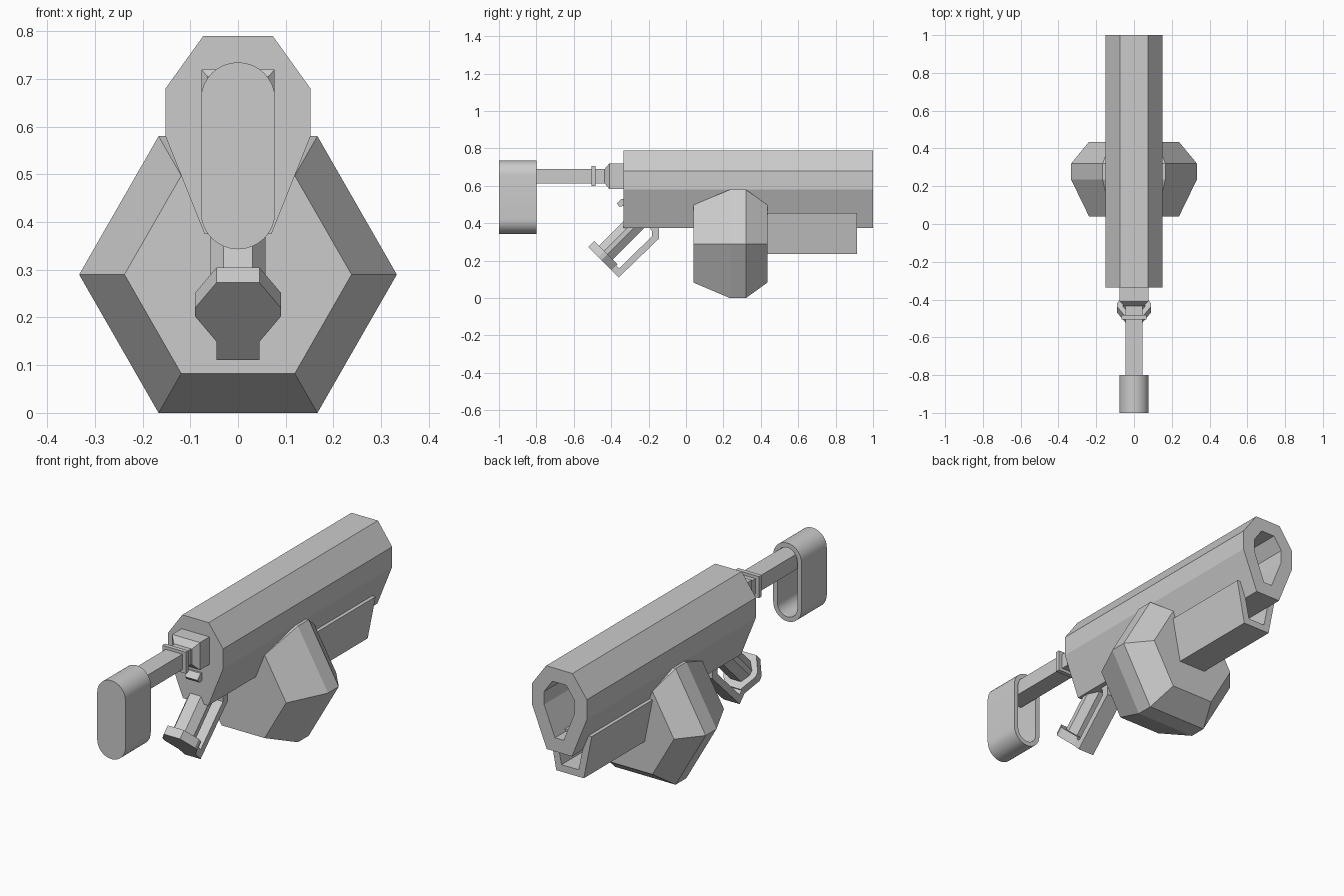
import bpy, bmesh, math
from mathutils import Vector

cube = bpy.data.objects.get("Cube")
if cube:
    bpy.data.objects.remove(cube, do_unlink=True)

grey = bpy.data.materials.new("plain grey")
grey.use_nodes = True
grey.diffuse_color = (0.6, 0.6, 0.6, 1)
grey.node_tree.nodes["Principled BSDF"].inputs["Base Color"].default_value = (0.6, 0.6, 0.6, 1)


def loft(name, rings, wall=0, depth=0):
    """Skin closed rings of points; optionally sink a recess into the last cap."""
    bm = bmesh.new()
    loops = [[bm.verts.new(p) for p in ring] for ring in rings]
    n = len(loops[0])
    for a, b in zip(loops, loops[1:]):
        for i in range(n):
            j = (i + 1) % n
            bm.faces.new((a[i], a[j], b[j], b[i]))
    bm.faces.new(loops[0])
    cap = bm.faces.new(loops[-1])
    bmesh.ops.recalc_face_normals(bm, faces=bm.faces)
    if depth:
        bmesh.ops.inset_individual(bm, faces=[cap], thickness=wall, use_even_offset=True)
        bmesh.ops.inset_individual(bm, faces=[cap], thickness=0, depth=-depth)
    mesh = bpy.data.meshes.new(name)
    bm.to_mesh(mesh)
    bm.free()
    mesh.materials.append(grey)
    obj = bpy.data.objects.new(name, mesh)
    bpy.context.collection.objects.link(obj)
    return obj


def mirrored(half):
    """Close a right-hand outline, listed top to bottom, across x = 0."""
    return half + [(-x, z) for x, z in reversed(half)]


def along_y(profile, *ys):
    return [[(x, y, z) for x, z in profile] for y in ys]


def rect(y, x, z0, z1):
    return [(-x, y, z0), (x, y, z0), (x, y, z1), (-x, y, z1)]


def tilted(x, u, a):
    """Grip space: a runs up the slanted handle, u across it."""
    r = math.sqrt(0.5)
    return Vector((x, -0.522 + (a + u) * r, 0.273 + (a - u) * r))


# Main housing with a recessed muzzle
body = mirrored([(0.073, 0.79), (0.152, 0.68), (0.152, 0.58), (0.07, 0.375)])
loft("main_body", along_y(body, -0.335, 1.0), 0.068, 0.4)

# Lower barrel under the housing
lower = mirrored([(0.12, 0.455), (0.076, 0.235)])
loft("lower_barrel", along_y(lower, 0.25, 0.915), 0.035, 0.35)

# Six-sided drum with bevelled front and back
rings = []
for y, s in ((0.04, 0.715), (0.235, 1), (0.32, 1), (0.435, 0.715)):
    rings.append([(s * 0.333 * math.cos(k * math.pi / 3), y,
                   0.29 + s * 0.335 * math.sin(k * math.pi / 3)) for k in range(6)])
loft("ammo_drum", rings)

# Rear block, tapering towards the stock
loft("rear_block", [rect(-0.435, 0.05, 0.613, 0.69), rect(-0.41, 0.077, 0.583, 0.72),
                    rect(-0.3, 0.077, 0.583, 0.72)])
loft("stock_collar", [rect(-0.505, 0.065, 0.598, 0.705), rect(-0.483, 0.065, 0.598, 0.705)])
loft("stock_tube", [rect(-0.9, 0.046, 0.613, 0.69), rect(-0.42, 0.046, 0.613, 0.69)])

# Rounded shoulder stock, hollow on the inner side
r = 0.078
pad = []
for k in range(34):
    t = (k if k < 17 else k - 1) * math.pi / 16
    centre = 0.735 - r if k < 17 else 0.343 + r
    pad.append((r * math.cos(t), centre + r * math.sin(t)))
stock = loft("shoulder_stock", along_y(pad, -1.0, -0.8), 0.023, 0.16)
bpy.ops.object.select_all(action='DESELECT')
stock.select_set(True)
bpy.context.view_layer.objects.active = stock
bpy.ops.object.shade_smooth_by_angle(angle=math.radians(35))

# Slanted handle and its six-sided end plate
handle = mirrored([(0.03, 0.035), (0.058, 0.075), (0.058, 0.1), (0.03, 0.14)])
loft("grip_handle", [[tilted(x, u, a) for x, u in handle] for a in (0.03, 0.4)])
plate = mirrored([(0.045, 0), (0.09, 0.075), (0.09, 0.1), (0.045, 0.175)])
loft("grip_end_plate", [[tilted(x, u, a) for x, u in plate] for a in (0, 0.045)])

# Hand guard looping from the end plate up to the housing
guard = [(0.12, 0.0), (0.23, 0.0), (0.235, 0.3), (0.2, 0.335), (0.12, 0.36),
         (0.12, 0.315), (0.18, 0.3), (0.2, 0.28), (0.197, 0.035), (0.12, 0.035)]
loft("hand_guard", [[tilted(x, u, a) for u, a in guard] for x in (-0.045, 0.045)])

# Trigger tab on the rear face
tab = [(-0.37, 0.505), (-0.345, 0.53), (-0.3, 0.53), (-0.3, 0.5), (-0.355, 0.488)]
loft("trigger", [[(x, y, z) for y, z in tab] for x in (-0.035, 0.035)])
